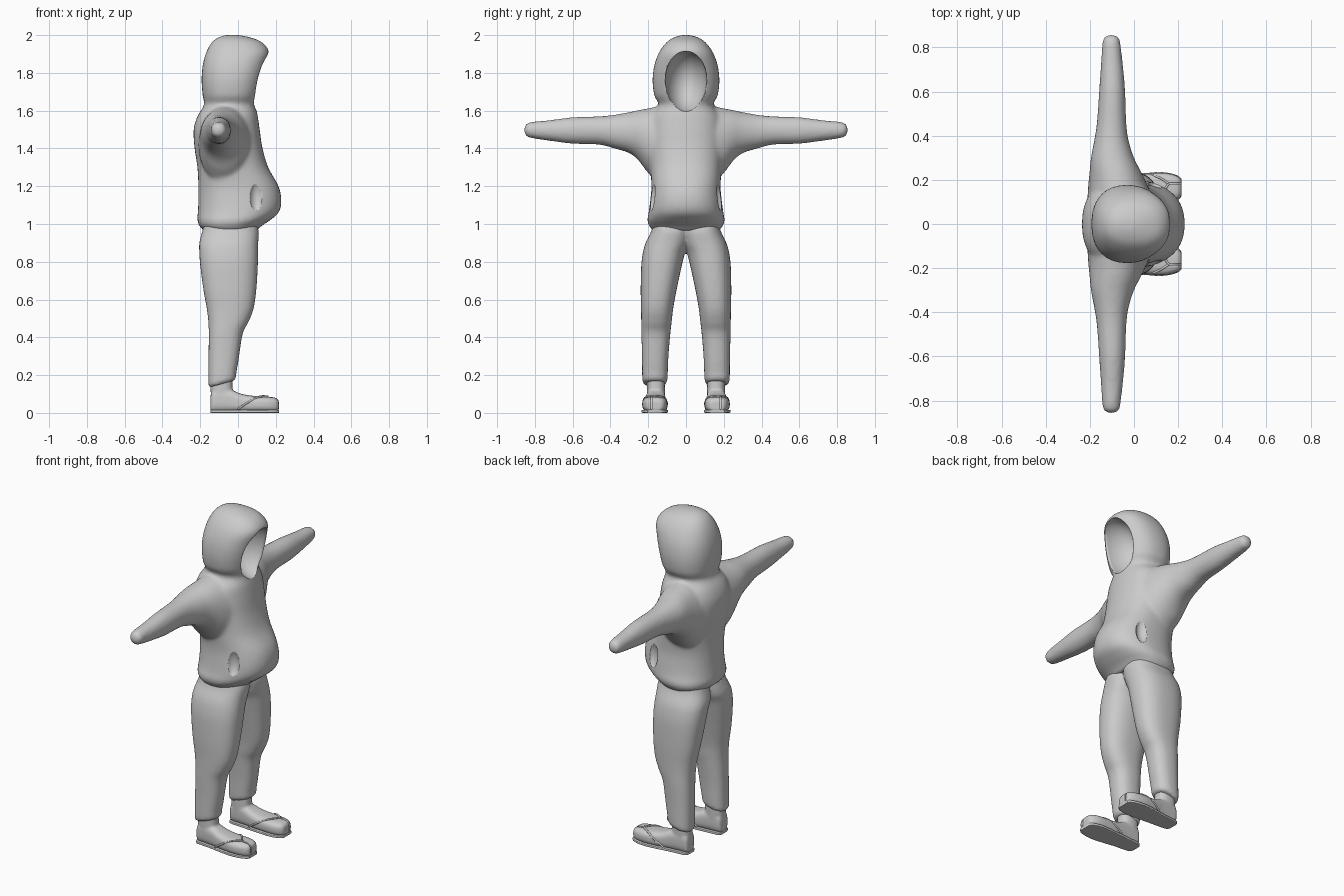
import bpy
import bmesh
import math
from mathutils import Matrix, Vector

cube = bpy.data.objects.get("Cube")
if cube:
    bpy.data.objects.remove(cube, do_unlink=True)

GREY = (0.6, 0.6, 0.6, 1.0)
cloth = bpy.data.materials.new("plain grey")
cloth.use_nodes = True
cloth.diffuse_color = GREY
cloth.node_tree.nodes["Principled BSDF"].inputs["Base Color"].default_value = GREY


def spline(rows, steps=4):
    """Smoothly fill in rings between the given ones."""
    out = []
    for i in range(len(rows) - 1):
        p0, p1 = rows[max(i - 1, 0)], rows[i]
        p2, p3 = rows[i + 1], rows[min(i + 2, len(rows) - 1)]
        for s in range(steps):
            t = s / steps
            out.append([b + t / 2 * (c - a + t * (2 * a - 5 * b + 4 * c - d + t * (3 * (b - c) + d - a)))
                        for a, b, c, d in zip(p0, p1, p2, p3)])
    out.append(list(rows[-1]))
    return out


def loft(bm, axis, rows, power=2.3, sides=40):
    """Rounded tube; each row is position, low and high of both cross axes."""
    place = {"X": lambda t, a, b: (t, a, b),
             "Y": lambda t, a, b: (a, t, b),
             "Z": lambda t, a, b: (a, b, t)}[axis]
    rings = []
    for t, a0, a1, b0, b1 in spline(rows):
        ring = []
        for k in range(sides):
            ang = math.tau * k / sides
            c, s = math.cos(ang), math.sin(ang)
            c = math.copysign(abs(c) ** (2 / power), c)
            s = math.copysign(abs(s) ** (2 / power), s)
            ring.append(bm.verts.new(place(t, (a0 + a1 + c * (a1 - a0)) / 2,
                                           (b0 + b1 + s * (b1 - b0)) / 2)))
        rings.append(ring)
    for r, q in zip(rings, rings[1:]):
        for k in range(sides):
            n = (k + 1) % sides
            bm.faces.new((r[k], r[n], q[n], q[k]))
    bm.faces.new(rings[0])
    bm.faces.new(rings[-1])


def finish(name, bm, voxel=0, smooth=0, cutters=()):
    """Turn the mesh into one fused, smooth shaded object."""
    bmesh.ops.recalc_face_normals(bm, faces=bm.faces)
    mesh = bpy.data.meshes.new(name)
    bm.to_mesh(mesh)
    bm.free()
    mesh.materials.append(cloth)
    ob = bpy.data.objects.new(name, mesh)
    bpy.context.collection.objects.link(ob)
    if voxel:
        mod = ob.modifiers.new("fuse", "REMESH")
        mod.mode = "VOXEL"
        mod.voxel_size = voxel
        mod.use_smooth_shade = True
    if smooth:
        mod = ob.modifiers.new("soften", "SMOOTH")
        mod.iterations = smooth
    for cutter in cutters:
        mod = ob.modifiers.new("cut", "BOOLEAN")
        mod.operation = "DIFFERENCE"
        mod.object = cutter
    bpy.ops.object.select_all(action="DESELECT")
    bpy.context.view_layer.objects.active = ob
    ob.select_set(True)
    bpy.ops.object.shade_smooth_by_angle(angle=math.radians(40))
    return ob


def hollow(name, centre, radii, tilt=0.0):
    """Hidden egg shape that carves an opening."""
    bm = bmesh.new()
    bmesh.ops.create_uvsphere(bm, u_segments=48, v_segments=32, radius=1)
    bm.transform(Matrix.Translation(centre) @ Matrix.Rotation(tilt, 4, "Y") @ Matrix.Diagonal((*radii, 1)))
    ob = finish(name, bm)
    ob.hide_render = True
    ob.hide_set(True)
    return ob


# Hooded jacket: body and hood are one upright loft, both sleeves one sideways loft
body = [(.965, -.18, .10, .175), (.99, -.205, .125, .195), (1.02, -.215, .17, .205),
        (1.06, -.213, .215, .198), (1.12, -.21, .23, .19), (1.2, -.21, .215, .183),
        (1.3, -.215, .16, .19), (1.4, -.23, .13, .2), (1.5, -.235, .115, .2),
        (1.57, -.215, .105, .185), (1.63, -.18, .095, .145), (1.68, -.187, .11, .168),
        (1.76, -.193, .13, .177), (1.84, -.187, .15, .168), (1.91, -.168, .165, .142),
        (1.96, -.14, .13, .105), (1.985, -.11, .075, .07), (2.0, -.07, .01, .025)]
sleeve = [(0, -.21, .08, 1.3, 1.6), (.13, -.21, .075, 1.22, 1.622), (.2, -.205, .05, 1.27, 1.612),
          (.25, -.2, .025, 1.335, 1.603), (.3, -.195, 0, 1.375, 1.592), (.38, -.18, -.025, 1.4, 1.578),
          (.46, -.168, -.035, 1.42, 1.57), (.6, -.158, -.04, 1.425, 1.565), (.72, -.15, -.05, 1.44, 1.55),
          (.82, -.143, -.062, 1.455, 1.54), (.845, -.135, -.07, 1.465, 1.53), (.857, -.115, -.09, 1.485, 1.51)]
jacket = bmesh.new()
loft(jacket, "Z", [(z, x0, x1, -w, w) for z, x0, x1, w in body])
loft(jacket, "Y", [(-r[0], *r[1:]) for r in sleeve[:0:-1]] + sleeve, 2.1)
face_hole = hollow("hood_opening_cutter", (.13, 0, 1.755), (.17, .112, .162), math.radians(13))
pockets = [hollow("pocket_cutter", (.1, s * .205, 1.15), (.042, .05, .088)) for s in (-1, 1)]
finish("hooded_jacket", jacket, .011, 6, [face_hole] + pockets)

# Trousers: two tapering legs that fuse at the hips
leg = [(1.0, -.18, .1, -.03, .175), (.96, -.19, .11, -.03, .185), (.9, -.205, .107, -.02, .214),
       (.85, -.205, .106, .004, .228), (.78, -.2, .105, .022, .237), (.65, -.183, .097, .05, .24),
       (.55, -.165, .082, .068, .238), (.48, -.157, .055, .076, .237), (.42, -.155, .025, .083, .236),
       (.3, -.156, .006, .093, .233), (.2, -.157, -.008, .097, .232), (.17, -.157, -.01, .1, .23),
       (.155, -.15, -.018, .108, .222)]
trousers = bmesh.new()
for s in (-1, 1):
    loft(trousers, "Z", [(z, x0, x1, *sorted((s * a, s * b))) for z, x0, x1, a, b in leg], 2.4)
for v in trousers.verts:
    if v.co.z < .26:    # cuffs slope down to the heel
        v.co.z += (v.co.x + .08) * .28 * min(1, (.26 - v.co.z) / .07)
finish("trousers", trousers, .01, 4)

# Feet: ankle and foot fused, with a split toe, a flat sole and a thong strap
foot = [(-.146, .135, .185, .012, .08), (-.135, .118, .202, .005, .12), (-.09, .112, .208, .004, .135),
        (-.03, .108, .214, .004, .12), (.02, .104, .222, .004, .1), (.1, .099, .232, .004, .088),
        (.16, .1, .228, .004, .085), (.2, .113, .215, .005, .08), (.216, .13, .2, .012, .065)]
ankle = [(.06, -.143, -.02, .112, .208), (.12, -.145, -.028, .112, .206), (.2, -.145, -.03, .113, .207)]
for s, side in ((1, "left"), (-1, "right")):
    cut = bmesh.new()
    bmesh.ops.create_cube(cut, size=1)
    cut.transform(Matrix.Translation((.2, s * .183, .07)) @ Matrix.Diagonal((.09, .007, .1, 1)))
    toe_split = finish(side + "_toe_split_cutter", cut)
    toe_split.hide_render = True
    toe_split.hide_set(True)

    bm = bmesh.new()
    loft(bm, "X", [(x, *sorted((s * a, s * b)), z0, z1) for x, a, b, z0, z1 in foot], 3)
    loft(bm, "Z", [(z, x0, x1, *sorted((s * a, s * b))) for z, x0, x1, a, b in ankle], 2.4)
    finish(side + "_foot", bm, .007, 3, [toe_split])

    sole = bmesh.new()
    loft(sole, "X", [(x, *sorted((s * (a - .003), s * (b + .003))), 0, .016) for x, a, b, _, _ in foot], 8)
    finish(side + "_sole", sole)

    for edge, paths in (("outer", [(0, .219, .02), (.06, .226, .06), (.11, .212, .084), (.158, .183, .088)]),
                        ("inner", [(0, .105, .02), (.06, .103, .06), (.11, .125, .085), (.158, .183, .088)])):
        curve = bpy.data.curves.new(side + "_strap", "CURVE")
        curve.dimensions = "3D"
        curve.bevel_depth = .005
        line = curve.splines.new("BEZIER")
        line.bezier_points.add(len(paths) - 1)
        for point, (x, y, z) in zip(line.bezier_points, paths):
            point.co = Vector((x, s * y, z))
            point.handle_left_type = point.handle_right_type = "AUTO"
        curve.materials.append(cloth)
        strap = bpy.data.objects.new(f"{side}_{edge}_strap", curve)
        bpy.context.collection.objects.link(strap)
